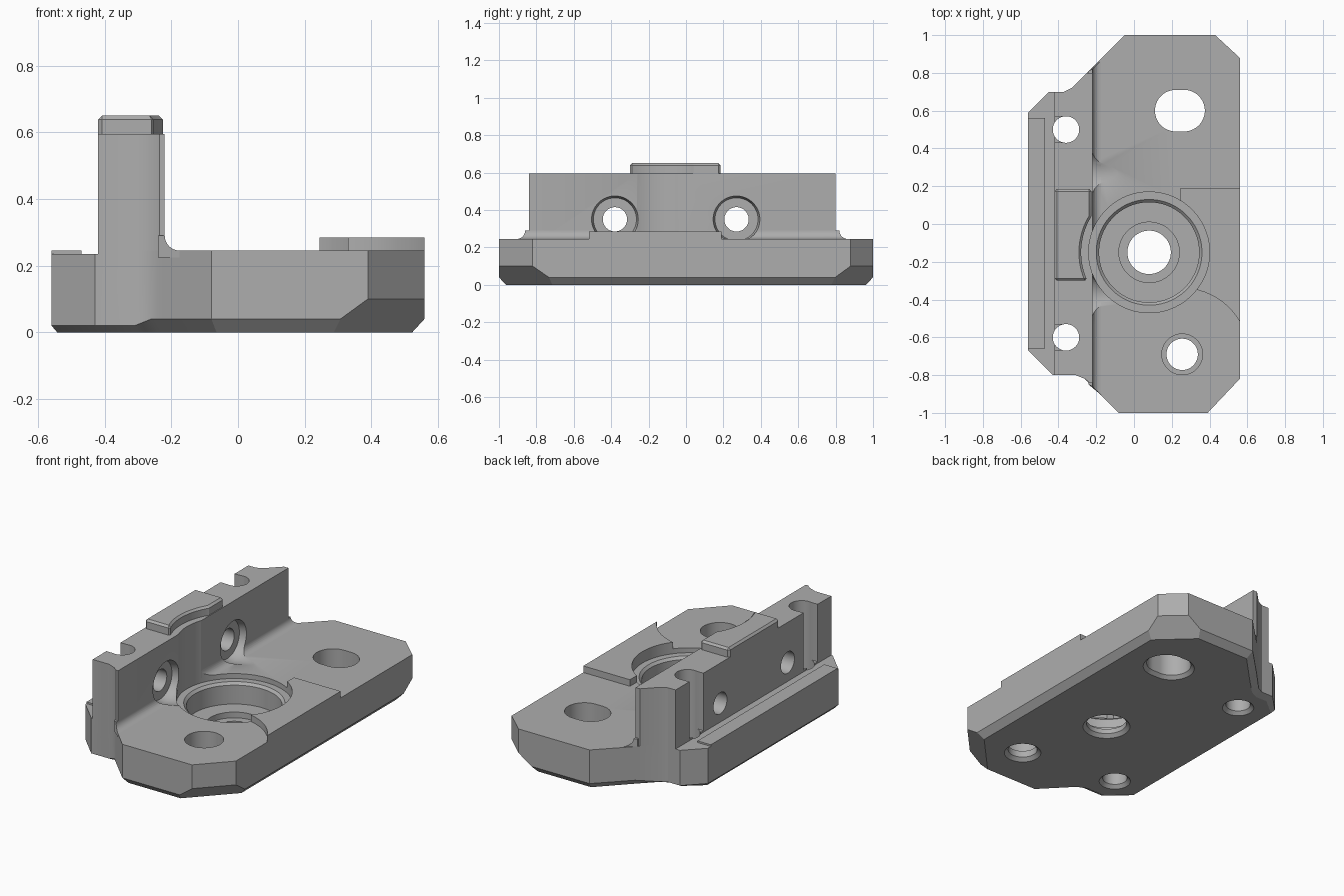
import bpy, bmesh, math
from mathutils import Vector

if "Cube" in bpy.data.objects:
    bpy.data.objects.remove(bpy.data.objects["Cube"])

grey = bpy.data.materials.new("plain grey")
grey.use_nodes = True
GREY = (0.42, 0.42, 0.42, 1)
grey.diffuse_color = GREY
grey.node_tree.nodes["Principled BSDF"].inputs["Base Color"].default_value = GREY


def finish(bm, name):
    bmesh.ops.recalc_face_normals(bm, faces=bm.faces)
    mesh = bpy.data.meshes.new(name)
    bm.to_mesh(mesh)
    bm.free()
    mesh.materials.append(grey)
    obj = bpy.data.objects.new(name, mesh)
    bpy.context.collection.objects.link(obj)
    return obj


def prism_mesh(points, z0, z1):
    bm = bmesh.new()
    face = bm.faces.new([bm.verts.new((x, y, z0)) for x, y in points])
    top = bmesh.ops.extrude_face_region(bm, geom=[face], use_keep_orig=True)
    moved = [v for v in top["geom"] if isinstance(v, bmesh.types.BMVert)]
    bmesh.ops.translate(bm, verts=moved, vec=(0, 0, z1 - z0))
    bmesh.ops.recalc_face_normals(bm, faces=bm.faces)
    return bm


def prism(name, points, z0, z1):
    return finish(prism_mesh(points, z0, z1), name)


def box(name, x0, x1, y0, y1, z0, z1):
    return prism(name, [(x0, y0), (x1, y0), (x1, y1), (x0, y1)], z0, z1)


def turned(name, origin, profile, axis="Z", stretch=0):
    """Solid of revolution from (radius, height) pairs, as a cutter."""
    bm = bmesh.new()
    sides = 64
    rings = []
    for r, h in profile:
        ring = []
        for i in range(sides):
            a = math.tau * (i + 0.5) / sides
            c, s = r * math.cos(a), r * math.sin(a)
            c += math.copysign(stretch, c)
            co = Vector((c, s, h)) if axis == "Z" else Vector((h, c, s))
            ring.append(bm.verts.new(co + Vector(origin)))
        rings.append(ring)
    for low, high in zip(rings, rings[1:]):
        for i in range(sides):
            j = (i + 1) % sides
            bm.faces.new((low[i], low[j], high[j], high[i]))
    bm.faces.new(rings[0])
    bm.faces.new(rings[-1])
    obj = finish(bm, name)
    obj.hide_render = True
    return obj


def apply_modifiers(obj):
    bpy.context.view_layer.update()
    graph = bpy.context.evaluated_depsgraph_get()
    mesh = bpy.data.meshes.new_from_object(obj.evaluated_get(graph))
    obj.modifiers.clear()
    obj.data = mesh


def cut(obj, cutters):
    for cutter in cutters:
        mod = obj.modifiers.new("cut", "BOOLEAN")
        mod.operation = "DIFFERENCE"
        mod.solver = "EXACT"
        mod.object = cutter
    apply_modifiers(obj)


# Base plate with a chamfered underside
outline = [(-0.05, 1), (0.43, 1), (0.56, 0.88), (0.56, -0.82), (0.39, -1),
           (-0.08, -1), (-0.23, -0.85), (-0.26, -0.82), (-0.31, -0.80),
           (-0.43, -0.80), (-0.56, -0.67), (-0.56, 0.59), (-0.45, 0.70),
           (-0.37, 0.70), (-0.33, 0.72), (-0.23, 0.82)]
bm = prism_mesh(outline, 0.04, 0.245)
bottom = min(bm.faces, key=lambda f: f.calc_center_median().z)
bmesh.ops.inset_individual(bm, faces=[bottom], thickness=0.04)
inner = set(bottom.verts)
for v in bm.verts:
    if v in inner:
        v.co.z = 0
        if v.co.x < -0.45:
            v.co.x -= 0.02
    elif v.co.z < 0.1 and v.co.x < -0.3:
        v.co.z = 0.02
# Deeper chamfers under the two corners away from the wall
for p, n in (((0.56, 0.88, 0.1), (0.68, 0.73, -1)), ((0.56, -0.82, 0.1), (0.73, -0.69, -1))):
    geom = bm.verts[:] + bm.edges[:] + bm.faces[:]
    res = bmesh.ops.bisect_plane(bm, geom=geom, plane_co=p, plane_no=n, clear_outer=True)
    rim = [e for e in res["geom_cut"] if isinstance(e, bmesh.types.BMEdge)]
    bmesh.ops.edgeloop_fill(bm, edges=rim)
base = finish(bm, "base_plate")

# Upright wall following the base outline at both ends
wall = prism("upright_wall", [(-0.42, -0.80), (-0.31, -0.80), (-0.26, -0.82), (-0.235, -0.84),
                              (-0.22, -0.84), (-0.22, 0.80), (-0.25, 0.80), (-0.33, 0.72),
                              (-0.37, 0.70), (-0.42, 0.70)], 0.2, 0.595)

# Rounded fillet between wall and base, ends cut to the base diagonals
R = 0.045
arc = [(-0.22 + R - R * math.cos(a), 0.245 + R - R * math.sin(a))
       for a in (math.pi / 2 * i / 8 for i in range(9))]
section = [(-0.24, 0.245 + R)] + arc + [(-0.22 + R, 0.225), (-0.24, 0.225)]
bm = bmesh.new()
ends = [[bm.verts.new((x, end(x), z)) for x, z in section]
        for end in (lambda x: -1.08 - max(x, -0.23), lambda x: 1.04 + max(x, -0.23))]
for i in range(len(section)):
    j = (i + 1) % len(section)
    bm.faces.new((ends[0][i], ends[0][j], ends[1][j], ends[1][i]))
for loop in ends:
    bm.faces.new(loop)
fillet = finish(bm, "wall_fillet")

# Raised pad, low ledge strip and wall cap
pad = box("raised_pad", 0.245, 0.56, -0.55, 0.19, 0.23, 0.285)
strip = box("ledge_strip", -0.56, -0.47, -0.66, 0.56, 0.22, 0.245)
cap = box("wall_cap", -0.42, -0.225, -0.30, 0.185, 0.57, 0.65)

# Cutters
bore_at = (0.08, -0.15, 0)
bore = turned("bore_cutter", bore_at, [(0.135, -0.02), (0.135, 0), (0.115, 0.02), (0.115, 0.05),
              (0.16, 0.05), (0.16, 0.085), (0.265, 0.085), (0.265, 0.20),
              (0.28, 0.215), (0.32, 0.215), (0.32, 0.8)])
cap_arc = turned("cap_arc_cutter", bore_at, [(0.36, 0.5), (0.36, 0.8)])
slot = turned("slot_cutter", (0.243, 0.60, 0), [(0.13, -0.02), (0.13, 0), (0.11, 0.02), (0.11, 0.5)],
              stretch=0.022)
front_hole = turned("front_hole_cutter", (0.255, -0.69, 0), [(0.105, -0.02), (0.105, 0),
                    (0.083, 0.02), (0.083, 0.06), (0.108, 0.06), (0.108, 0.5)])
pad_arc = turned("pad_arc_cutter", (0.255, -0.69, 0), [(0.35, 0.2), (0.35, 0.4)])
ledge = box("ledge_cutter", -0.7, -0.42, -1.1, 1.1, 0.235, 0.5)
pin_holes, notches, bolt_holes = [], [], []
for y in (0.50, -0.60):
    pin_holes.append(turned("pin_hole_cutter", (-0.36, y, 0), [(0.09, -0.02), (0.09, 0),
                            (0.07, 0.02), (0.07, 0.8)]))
    notches.append(box("notch_cutter", -0.5, -0.36, y - 0.068, y + 0.068, 0.235, 0.8))
for y in (0.27, -0.38):
    bolt_holes.append(turned("bolt_hole_cutter", (0, y, 0.35), [(0.065, -0.6), (0.065, -0.26),
                             (0.115, -0.26), (0.125, -0.22), (0.104, -0.08)], axis="X"))

cut(base, [bore, slot, front_hole, ledge] + pin_holes + bolt_holes)
cut(wall, [bore] + pin_holes + notches + bolt_holes)
cut(fillet, [bore] + bolt_holes)
cut(pad, [bore, pad_arc])
cut(cap, [cap_arc])
bevel = cap.modifiers.new("edge", "BEVEL")
bevel.width = 0.012
bevel.segments = 1
bevel.angle_limit = math.radians(40)
apply_modifiers(cap)

for helper in [bore, cap_arc, slot, front_hole, pad_arc, ledge] + pin_holes + notches + bolt_holes:
    bpy.data.objects.remove(helper)

# Smooth round surfaces, keep machined edges sharp
bpy.ops.object.select_all(action="DESELECT")
for part in (base, wall, fillet, pad, strip, cap):
    part.select_set(True)
    bpy.context.view_layer.objects.active = part
bpy.ops.object.shade_smooth_by_angle(angle=math.radians(25))
